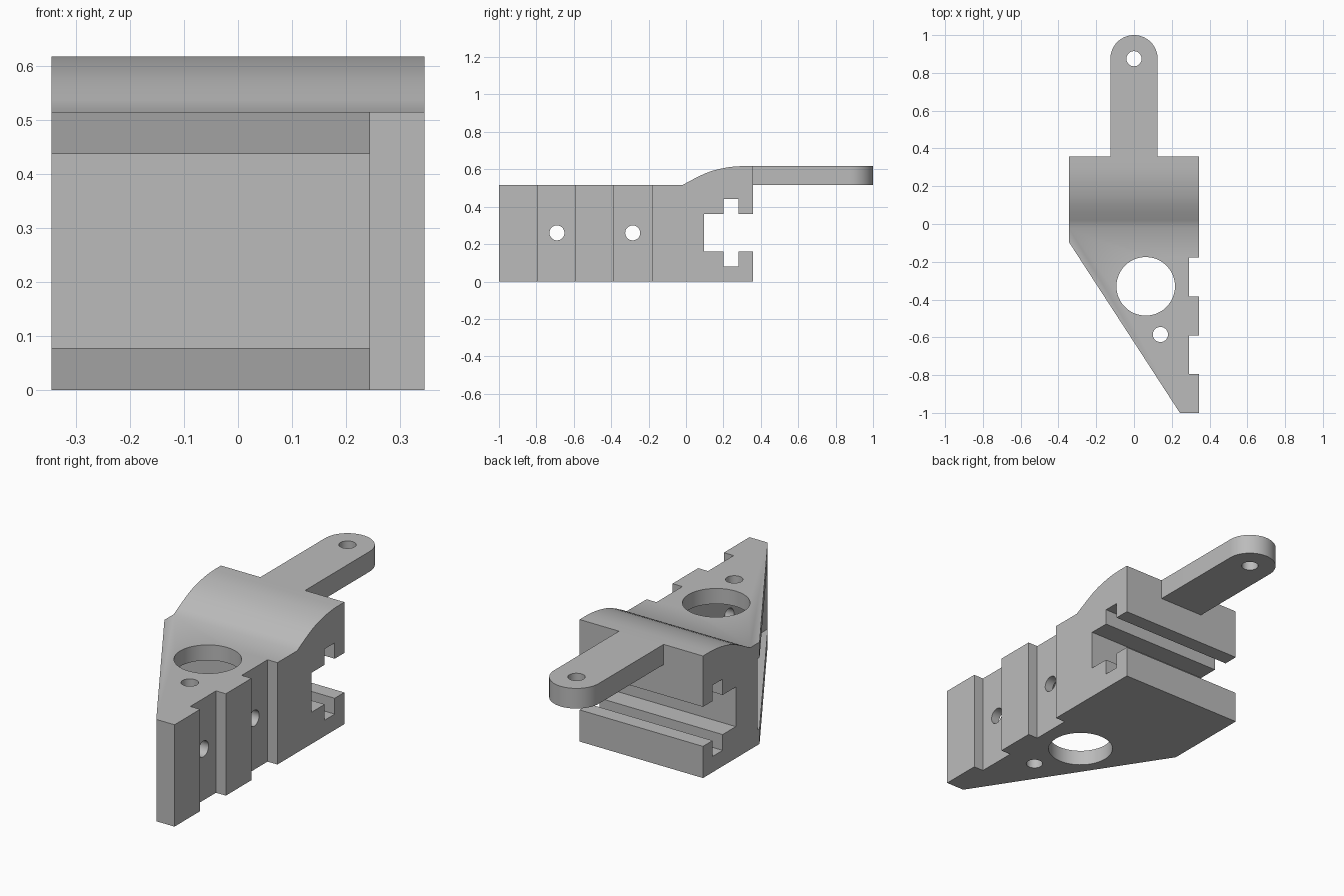
import bpy
import bmesh
import math
from mathutils import Vector

cube = bpy.data.objects.get("Cube")
if cube:
    bpy.data.objects.remove(cube, do_unlink=True)

grey = bpy.data.materials.new("plain grey")
grey.use_nodes = True
colour = (0.5, 0.5, 0.5, 1)
grey.diffuse_color = colour
grey.node_tree.nodes["Principled BSDF"].inputs["Base Color"].default_value = colour


def prism(name, points, direction):
    """Extrude a closed outline of 3D points along a direction."""
    bm = bmesh.new()
    face = bm.faces.new([bm.verts.new(p) for p in points])
    moved = bmesh.ops.extrude_face_region(bm, geom=[face])["geom"]
    verts = [g for g in moved if isinstance(g, bmesh.types.BMVert)]
    bmesh.ops.translate(bm, verts=verts, vec=Vector(direction))
    bmesh.ops.recalc_face_normals(bm, faces=bm.faces[:])
    mesh = bpy.data.meshes.new(name)
    bm.to_mesh(mesh)
    bm.free()
    mesh.materials.append(grey)
    obj = bpy.data.objects.new(name, mesh)
    bpy.context.collection.objects.link(obj)
    return obj


def box(name, low, high):
    (x0, y0, z0), (x1, y1, z1) = low, high
    base = [(x0, y0, z0), (x1, y0, z0), (x1, y1, z0), (x0, y1, z0)]
    return prism(name, base, (0, 0, z1 - z0))


def circle(cx, cy, r, n=48, sweep=math.tau):
    return [(cx + r * math.cos(sweep * i / n), cy + r * math.sin(sweep * i / n))
            for i in range(n)]


W, BACK, TOP, DECK = 0.345, 0.357, 0.617, 0.515
WALL, ARM = 0.243, 0.125

# Side profile: T-slot at the back, curved hump, thin arm
side = [(-1, 0), (BACK, 0), (BACK, 0.16), (0.28, 0.16), (0.28, 0.08),
        (0.2, 0.08), (0.2, 0.16), (0.095, 0.16), (0.095, 0.36), (0.2, 0.36),
        (0.2, 0.44), (0.28, 0.44), (0.28, 0.36), (BACK, 0.36), (BACK, DECK),
        (1.1, DECK), (1.1, TOP), (0.3, TOP), (0.26, 0.615), (0.22, 0.61),
        (0.18, 0.602), (0.14, 0.592), (0.1, 0.577), (0.06, 0.558),
        (0.02, 0.537), (-0.02, DECK), (-1, DECK)]
bracket = prism("bracket_body", [(-0.5, y, z) for y, z in side], (1, 0, 0))

# Plan outline: slanted edge, notched edge, rounded arm
plan = [(WALL, -1), (W, -1)]
for low, high in ((-0.795, -0.59), (-0.385, -0.178)):
    plan += [(W, low), (0.29, low), (0.29, high), (W, high)]
plan += [(W, BACK), (ARM, BACK)]
plan += circle(0, 1 - ARM, ARM, 32, math.pi)
plan += [(-ARM, 1 - ARM), (-ARM, BACK), (-W, BACK), (-W, -0.095)]
outline = prism("outline_cutter", [(x, y, -0.2) for x, y in plan], (0, 0, 1.2))

# Pocket open along the slanted edge
cutters = [box("pocket_cutter", (-1, -1.5, 0.078), (WALL, -0.08, 0.437))]
# Vertical holes
for x, y, r in ((0.062, -0.33, 0.155), (0.14, -0.585, 0.04), (0, 0.875, 0.04)):
    cutters.append(prism("vertical_hole_cutter",
                         [(a, b, -0.3) for a, b in circle(x, y, r)], (0, 0, 1.4)))
# Screw holes through the notched wall
for y in (-0.69, -0.285):
    cutters.append(prism("screw_hole_cutter",
                         [(0.2, a, b) for a, b in circle(y, 0.26, 0.04)], (0.4, 0, 0)))

for cutter in [outline] + cutters:
    cutter.hide_render = True
    mod = bracket.modifiers.new(cutter.name, 'BOOLEAN')
    mod.operation = 'INTERSECT' if cutter == outline else 'DIFFERENCE'
    mod.solver = 'EXACT'
    mod.object = cutter

# Bake the cuts and drop the helpers
bpy.context.view_layer.update()
graph = bpy.context.evaluated_depsgraph_get()
baked = bpy.data.meshes.new_from_object(bracket.evaluated_get(graph))
bracket.modifiers.clear()
bracket.data = baked
for cutter in [outline] + cutters:
    bpy.data.objects.remove(cutter, do_unlink=True)

bpy.ops.object.select_all(action='DESELECT')
bracket.select_set(True)
bpy.context.view_layer.objects.active = bracket
bpy.ops.object.shade_smooth_by_angle(angle=math.radians(30))
